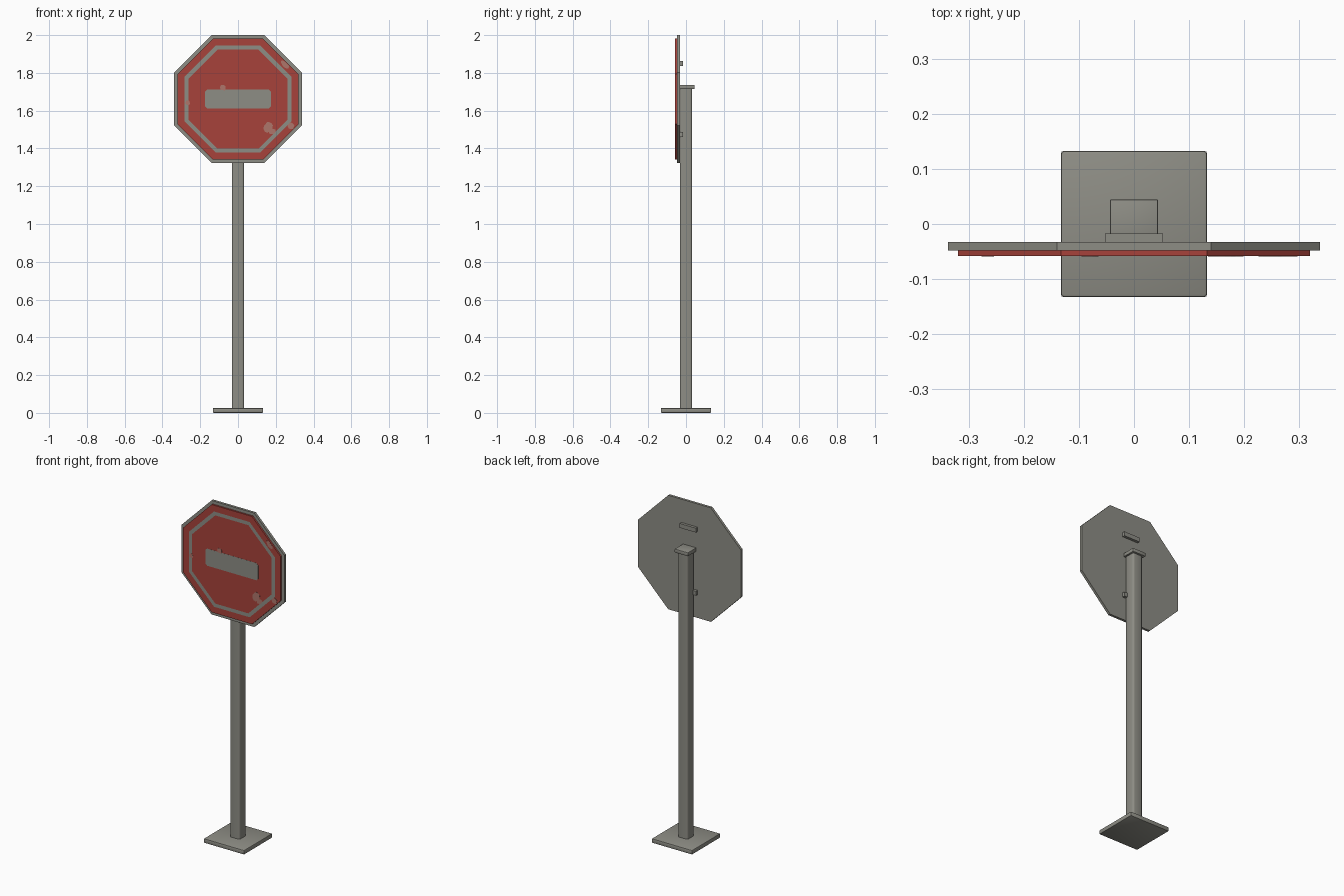
import bpy, bmesh, math, random

random.seed(4)
cube = bpy.data.objects.get("Cube")
if cube:
    bpy.data.objects.remove(cube, do_unlink=True)

SIGN_Z = 1.6615


def material(name, rgb):
    m = bpy.data.materials.new(name)
    m.use_nodes = True
    col = (*rgb, 1)
    m.diffuse_color = col
    m.node_tree.nodes["Principled BSDF"].inputs["Base Color"].default_value = col
    return m


GREY = material("weathered grey", (0.27, 0.268, 0.235))
RED = material("faded red", (0.39, 0.055, 0.043))
WORN = material("worn pink", (0.42, 0.18, 0.145))


def finish(bm, name, mats):
    bmesh.ops.recalc_face_normals(bm, faces=bm.faces)
    me = bpy.data.meshes.new(name)
    bm.to_mesh(me)
    bm.free()
    for m in mats:
        me.materials.append(m)
    ob = bpy.data.objects.new(name, me)
    bpy.context.collection.objects.link(ob)
    return ob


def box(name, x, y, z, bevel=0.0, segments=1, vertical_only=False):
    """Box from (min, max) ranges, optionally with bevelled edges."""
    bm = bmesh.new()
    bmesh.ops.create_cube(bm, size=1)
    for v in bm.verts:
        for i, (lo, hi) in enumerate((x, y, z)):
            v.co[i] = hi if v.co[i] > 0 else lo
    if bevel:
        edges = [e for e in bm.edges if not vertical_only
                 or abs(e.verts[0].co.z - e.verts[1].co.z) > 0.01]
        bmesh.ops.bevel(bm, geom=edges, offset=bevel, segments=segments,
                        profile=0.5, affect='EDGES')
    ob = finish(bm, name, [GREY])
    if bevel:
        bpy.ops.object.select_all(action='DESELECT')
        ob.select_set(True)
        bpy.context.view_layer.objects.active = ob
        bpy.ops.object.shade_smooth_by_angle(angle=math.radians(35))
    return ob


def octagon(apothem):
    r = apothem / math.cos(math.pi / 8)
    return [(r * math.cos((k + 0.5) * math.pi / 4),
             SIGN_Z + r * math.sin((k + 0.5) * math.pi / 4)) for k in range(8)]


def loop(bm, outline, y):
    return [bm.verts.new((x, y, z)) for x, z in outline]


def bridge(bm, a, b, index=0):
    n = len(a)
    for i in range(n):
        f = bm.faces.new((a[i], a[(i + 1) % n], b[(i + 1) % n], b[i]))
        f.material_index = index


def slab(name, outline, front, back, mat):
    """Flat plate extruded along y from an x-z outline."""
    bm = bmesh.new()
    a, b = loop(bm, outline, front), loop(bm, outline, back)
    bm.faces.new(a)
    bm.faces.new(b)
    bridge(bm, a, b)
    return finish(bm, name, [mat])


def blob(x, z, rx, rz, turn=0.0):
    """Irregular rounded outline for chipped paint."""
    pts = []
    for k in range(14):
        t = k * math.tau / 14
        s = random.uniform(0.82, 1.12)
        u, v = rx * s * math.cos(t), rz * s * math.sin(t)
        pts.append((x + u * math.cos(turn) - v * math.sin(turn),
                    z + u * math.sin(turn) + v * math.cos(turn)))
    return pts


# Base, post and cap
box("base_plate", (-0.133, 0.133), (-0.133, 0.133), (0, 0.026), 0.005, 2)
box("post", (-0.033, 0.033), (-0.033, 0.033), (0.02, 1.72), 0.011, 3, True)
box("post_cap", (-0.044, 0.044), (-0.044, 0.045), (1.715, 1.737), 0.003, 2)

# Brackets on the back of the sign
for name, z in (("upper_bracket", 1.849), ("lower_bracket", 1.474)):
    box(name, (-0.053, 0.053), (-0.036, -0.017), (z - 0.013, z + 0.013))

# Backing plate
slab("sign_backing", octagon(0.3385), -0.048, -0.033, GREY)

# Red panel with an inset border stripe
FACE = -0.058
bm = bmesh.new()
back = loop(bm, octagon(0.32), -0.047)
rim, outer, inner = (loop(bm, octagon(a), FACE) for a in (0.32, 0.283, 0.262))
bm.faces.new(back)
bridge(bm, back, rim)
bridge(bm, rim, outer)
bridge(bm, outer, inner, 1)
bm.faces.new(inner)
finish(bm, "sign_panel", [RED, GREY])

# Central bar with clipped corners
w, h, c = 0.174, 0.051, 0.012
bar = [(sx * x, SIGN_Z + sz * z) for sx, sz, pts in (
    (1, 1, ((w, h - c), (w - c, h))), (-1, 1, ((w - c, h), (w, h - c))),
    (-1, -1, ((w, h - c), (w - c, h))), (1, -1, ((w - c, h), (w, h - c))))
    for x, z in pts]
slab("centre_bar", bar, FACE - 0.0006, FACE + 0.001, GREY)

# Chipped paint patches
patches = (
    ("upper_left_chip", 0.25, 1.842, 0.028, 0.014, -math.pi / 4, WORN),
    ("lower_chip", 0.16, 1.511, 0.025, 0.027, 0, WORN),
    ("lower_chip_tail", 0.182, 1.49, 0.02, 0.013, 0.5, WORN),
    ("corner_chip", 0.28, 1.52, 0.018, 0.018, 0, WORN),
    ("right_edge_chip", -0.266, 1.642, 0.012, 0.014, 0, WORN),
    ("bar_chip", -0.079, 1.722, 0.015, 0.016, 0, WORN),
)
for i, (name, x, z, rx, rz, turn, mat) in enumerate(patches):
    slab(name, blob(x, z, rx, rz, turn), FACE - 0.001 - i * 0.0001, FACE + 0.001, mat)
